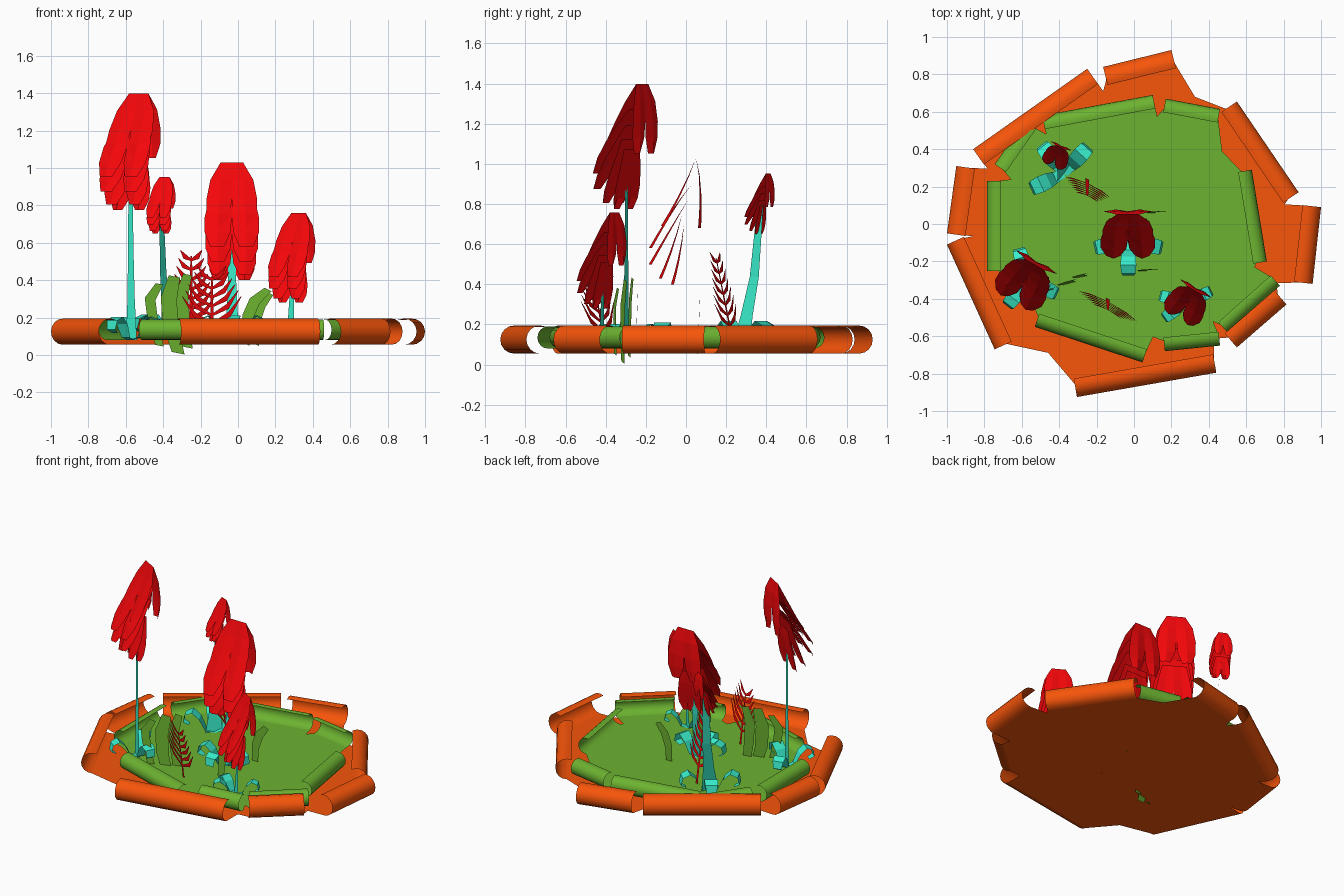
import bpy, bmesh, math
from mathutils import Vector, Matrix

if "Cube" in bpy.data.objects:
    bpy.data.objects.remove(bpy.data.objects["Cube"])


def material(name, rgb):
    m = bpy.data.materials.new(name)
    m.diffuse_color = (*rgb, 1)
    m.use_nodes = True
    m.node_tree.nodes["Principled BSDF"].inputs["Base Color"].default_value = m.diffuse_color
    return m


ORANGE = material("orange", (0.93, 0.09, 0.003))
GREEN = material("green", (0.15, 0.45, 0.03))
RED = material("red", (0.9, 0.002, 0.003))
TEAL = material("teal", (0.04, 0.85, 0.6))


def finish(bm, name, mat, smooth=False):
    me = bpy.data.meshes.new(name)
    bm.to_mesh(me)
    bm.free()
    me.materials.append(mat)
    ob = bpy.data.objects.new(name, me)
    bpy.context.collection.objects.link(ob)
    if smooth:
        bpy.ops.object.select_all(action='DESELECT')
        ob.select_set(True)
        bpy.context.view_layer.objects.active = ob
        bpy.ops.object.shade_smooth_by_angle(angle=math.radians(35))
    return ob


def grid(bm, rows):
    """Skin a list of point rows with quads."""
    vs = [[bm.verts.new(p) for p in r] for r in rows]
    for a, b in zip(vs, vs[1:]):
        for i in range(len(a) - 1):
            bm.faces.new((a[i], a[i + 1], b[i + 1], b[i]))


def ribbon(bm, path, widths, side):
    side = Vector(side).normalized()
    grid(bm, [[Vector(p) - side * w / 2, Vector(p) + side * w / 2]
              for p, w in zip(path, widths)])


# Sheets: flat floor whose cut flaps roll up and inward
def rolled_sheet(name, mat, lines, z, r, sweep):
    bm = bmesh.new()
    floor, n = [], len(lines)
    flaps = []
    for ax, ay, bx, by in lines:
        a, b = Vector((ax, ay, 0)), Vector((bx, by, 0))
        d = (b - a).normalized()
        out = Vector((d.y, -d.x, 0))
        rows = []
        for k in range(10):
            t = math.radians(-90 + sweep * k / 9)
            off = out * (r * math.cos(t) - r) + Vector((0, 0, z + r + r * math.sin(t)))
            rows.append([a + off, b + off])
        grid(bm, rows)
        flaps.append(rows[0])
    for i in range(n):
        end, start = flaps[i][1], flaps[(i + 1) % n][0]
        notch = (end + start) / 2 * 0.92
        notch.z = z
        floor += [flaps[i][0], end, notch]
    bm.faces.new([bm.verts.new(p) for p in floor])
    bmesh.ops.remove_doubles(bm, verts=bm.verts, dist=1e-4)
    finish(bm, name, mat, True)


rolled_sheet("ground_sheet", ORANGE, [
    (.955, -.32, 1.0, .09), (.88, .17, .55, .655), (.20, .93, -.165, .84),
    (-.25, .83, -.86, .40), (-.95, .31, -1.0, -.05), (-1.0, -.11, -.745, -.67),
    (-.305, -.925, .44, -.795), (.55, -.66, .815, -.43)], .055, .07, 205)
rolled_sheet("grass_sheet", GREEN, [
    (.71, -.20, .63, .29), (.46, .615, .17, .67), (.10, .69, -.49, .58),
    (-.585, .55, -.745, .32), (-.785, .23, -.785, -.25), (-.53, -.55, .045, -.74),
    (.165, -.68, .46, -.65), (.50, -.58, .78, -.33)], .08, .055, 200)

# Petal tiers as side profiles (depth, height): start, control, tip, half widths
TIERS = [((.09, .63), (.12, .50), (.10, .28), .06, .125),
         ((.09, .63), (.04, .48), (-.07, .29), .06, .135),
         ((.07, .50), (-.01, .40), (-.13, .18), .10, .145),
         ((.05, .42), (-.02, .30), (-.13, .10), .10, .14),
         ((.02, .35), (-.01, .20), (-.08, .03), .09, .13),
         ((.03, .30), (.02, .15), (-.02, .00), .08, .12)]


def flower_head(name, loc, s, turn):
    bm = bmesh.new()
    for k, (p0, p1, p2, top, wide) in enumerate(TIERS):
        for sx in (-1, 1):
            rows = []
            for t, x0, x1 in ((0, 0, top), (.3, 0, wide * .85), (.6, 0, wide),
                              (.82, .008, wide), (1, .04, wide * .8)):
                v, z = ((1 - t) ** 2 * a + 2 * t * (1 - t) * b + t * t * c
                        for a, b, c in zip(p0, p1, p2))
                bulge = .015 * t * (1 if k == 0 else -1)
                rows.append([(sx * x0, v, z), (sx * (x0 + x1) / 2, v + bulge, z),
                             (sx * x1, v, z)])
            grid(bm, rows)
    bm.transform(Matrix.Translation(loc) @ Matrix.Rotation(math.radians(turn), 4, 'Z')
                 @ Matrix.Scale(s, 4))
    finish(bm, name, RED)


# Flat tapering stem with curled leaves at its foot
def stem_and_leaves(name, foot, head, width, side, leaves, s):
    f, h = Vector((*foot, .08)), Vector(head)
    bend = Vector((f.x * .3 + h.x * .7, f.y * .3 + h.y * .7, (f.z + h.z) / 2))
    bm = bmesh.new()
    ribbon(bm, [f, f.lerp(bend, .45), bend, h],
           [width * 1.5, width, width * .75, width * .5], side)
    finish(bm, name + "_stem", TEAL)
    bm = bmesh.new()
    curl = ((0, 0), (.05, .015), (.085, .09), (.13, .13), (.175, .11), (.185, .06), (.15, .04))
    for deg in leaves:
        a = math.radians(deg)
        d = Vector((math.cos(a), math.sin(a), 0))
        ribbon(bm, [f + d * u * s + Vector((0, 0, v * s)) for u, v in curl],
               [.04 * s, .06 * s, .08 * s, .085 * s, .075 * s, .06 * s, .04 * s],
               (-d.y, d.x, 0))
    finish(bm, name + "_leaves", TEAL)


for name, loc, s, turn, foot, width, side, leaves, ls in (
        ("centre_flower", (-.033, -.04, .40), 1, 0, (-.03, -.09), .06, (1, 0, 0), (-90, -12, 192), 1),
        ("tall_flower", (-.575, -.295, .775), .99, -30, (-.57, -.30), .045, (1, -.6, 0), (-128, -25, 105), .95),
        ("right_flower", (.29, -.415, .28), .76, -30, (.28, -.42), .04, (1, -.6, 0), (-145, 165, 25), .8),
        ("small_flower", (-.41, .37, .65), .48, -24, (-.375, .27), .075, (.6, .8, 0), (128, 48, -155), 1.05)):
    flower_head(name, loc, s, turn)
    head = (loc[0], loc[1], loc[2] + .3 * s)
    stem_and_leaves(name, foot, head, width, side, leaves, ls)


# Red ferns: thin rib with paired, upward bending leaflets
def fern(name, base, tip, across, spread, pairs):
    b, t, u = Vector(base), Vector(tip), Vector(across).normalized()
    rib = t - b
    up = rib.normalized()
    bm = bmesh.new()
    ribbon(bm, [b, b + rib * .5, t], [.022, .018, .01], u)
    for i in range(pairs):
        k = .25 + .7 * i / (pairs - 1)
        p = b + rib * k
        reach = spread * (1.2 - .75 * k)
        for s in (-1, 1):
            mid = p + (u * s * .6 + up * .3) * reach
            end = p + (u * s + up * .85) * reach
            ribbon(bm, [p, mid, end], [.012, .028, .004], up - u * s * .6)
    finish(bm, name, RED)


fern("front_fern", (-.14, -.40, .08), (-.14, -.46, .42), (.87, -.45, 0), .175, 6)
fern("back_fern", (-.25, .24, .08), (-.25, .15, .53), (.9, -.4, 0), .13, 7)

# Broad grass blades
for i, (y, slant, w, pts) in enumerate((
        (-.35, .25, .06, ((-.42, .05), (-.46, .22), (-.47, .30), (-.42, .38))),
        (-.31, .25, .09, ((-.32, .01), (-.36, .15), (-.37, .30), (-.34, .42))),
        (-.28, .2, .07, ((-.27, .04), (-.29, .18), (-.30, .32), (-.27, .43))),
        (-.25, 0, .06, ((.04, .06), (.05, .20), (.09, .29), (.16, .35))),
        (.06, 0, .06, ((.09, .06), (.09, .18), (.12, .27), (.17, .33))))):
    bm = bmesh.new()
    x0 = pts[0][0]
    ribbon(bm, [(x, y + slant * (x - x0) + .04 * (z - .1), max(z, .0)) for x, z in pts],
           [w * .8, w, w, w * .7], (1, slant, -.2 if i < 3 else -.5))
    finish(bm, f"grass_blade_{i + 1}", GREEN)
